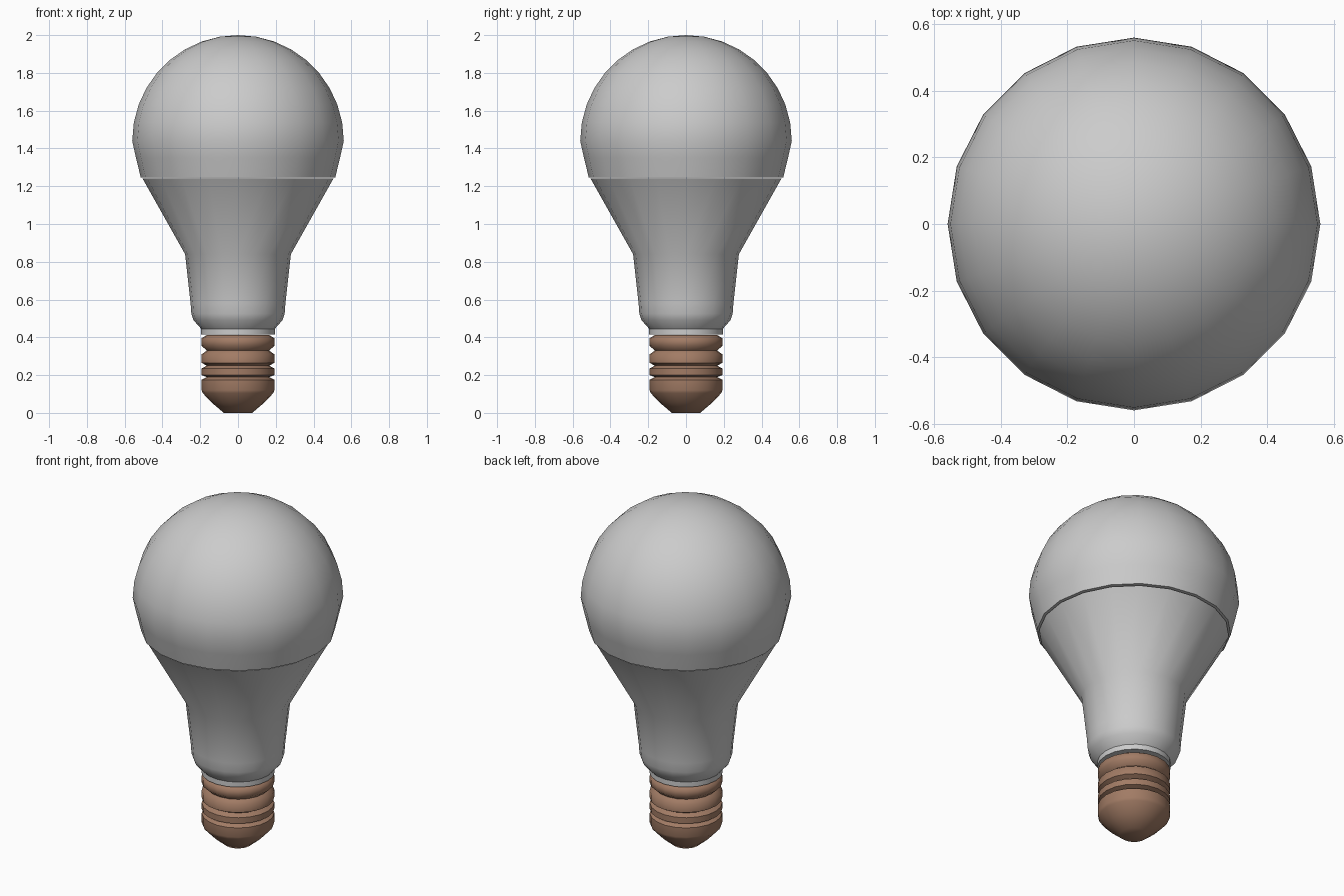
import bpy, bmesh
from math import sin, cos, pi, radians

if "Cube" in bpy.data.objects:
    bpy.data.objects.remove(bpy.data.objects["Cube"])

SIDES = 20


def lathe(name, profile, color=None, angle=40):
    """Revolve (radius, z) points, listed bottom to top, around the z axis."""
    bm = bmesh.new()
    rings = []
    for r, z in profile:
        if r == 0:
            rings.append([bm.verts.new((0, 0, z))] * SIDES)
        else:
            rings.append([bm.verts.new((r * cos(2 * pi * i / SIDES),
                                        r * sin(2 * pi * i / SIDES), z))
                          for i in range(SIDES)])
    for a, b in zip(rings, rings[1:]):
        for i in range(SIDES):
            j = (i + 1) % SIDES
            bm.faces.new(list(dict.fromkeys((a[i], a[j], b[j], b[i]))))
    bmesh.ops.recalc_face_normals(bm, faces=bm.faces)
    mesh = bpy.data.meshes.new(name)
    bm.to_mesh(mesh)
    bm.free()
    obj = bpy.data.objects.new(name, mesh)
    bpy.context.collection.objects.link(obj)
    if color:
        mat = bpy.data.materials.new(name + "_copper")
        mat.diffuse_color = color
        mat.use_nodes = True
        mat.node_tree.nodes["Principled BSDF"].inputs["Base Color"].default_value = mat.diffuse_color
        mesh.materials.append(mat)
    bpy.ops.object.select_all(action='DESELECT')
    obj.select_set(True)
    bpy.context.view_layer.objects.active = obj
    bpy.ops.object.shade_smooth_by_angle(angle=radians(angle))
    return obj


# Glass dome: short taper, then a hemisphere
R, ZC = 0.56, 1.44
dome = [(0, 1.247), (0.515, 1.247), (0.54, 1.35)]
dome += [(R * cos(radians(a)), ZC + R * sin(radians(a))) for a in range(0, 90, 10)]
lathe("glass_dome", dome + [(0, ZC + R)])

# Tapered housing with a rounded collar above the screw base
lathe("housing", [(0, 0.415), (0.195, 0.415), (0.195, 0.445), (0.235, 0.49),
                  (0.247, 0.525), (0.251, 0.58), (0.28, 0.84),
                  (0.505, 1.24), (0, 1.24)])

# Screw base: contact tip, then thread ridges separated by grooves
base = [(0, 0), (0.075, 0.0), (0.14, 0.055), (0.187, 0.105)]
for low, high, groove in ((0.12, 0.175, 0.19), (0.2, 0.235, 0.25),
                          (0.265, 0.31, 0.33), (0.355, 0.395, 0.412)):
    base += [(0.193, low), (0.193, high), (0.165, groove)]
lathe("screw_base", base + [(0, 0.412)], (0.36, 0.2, 0.13, 1), 60)
